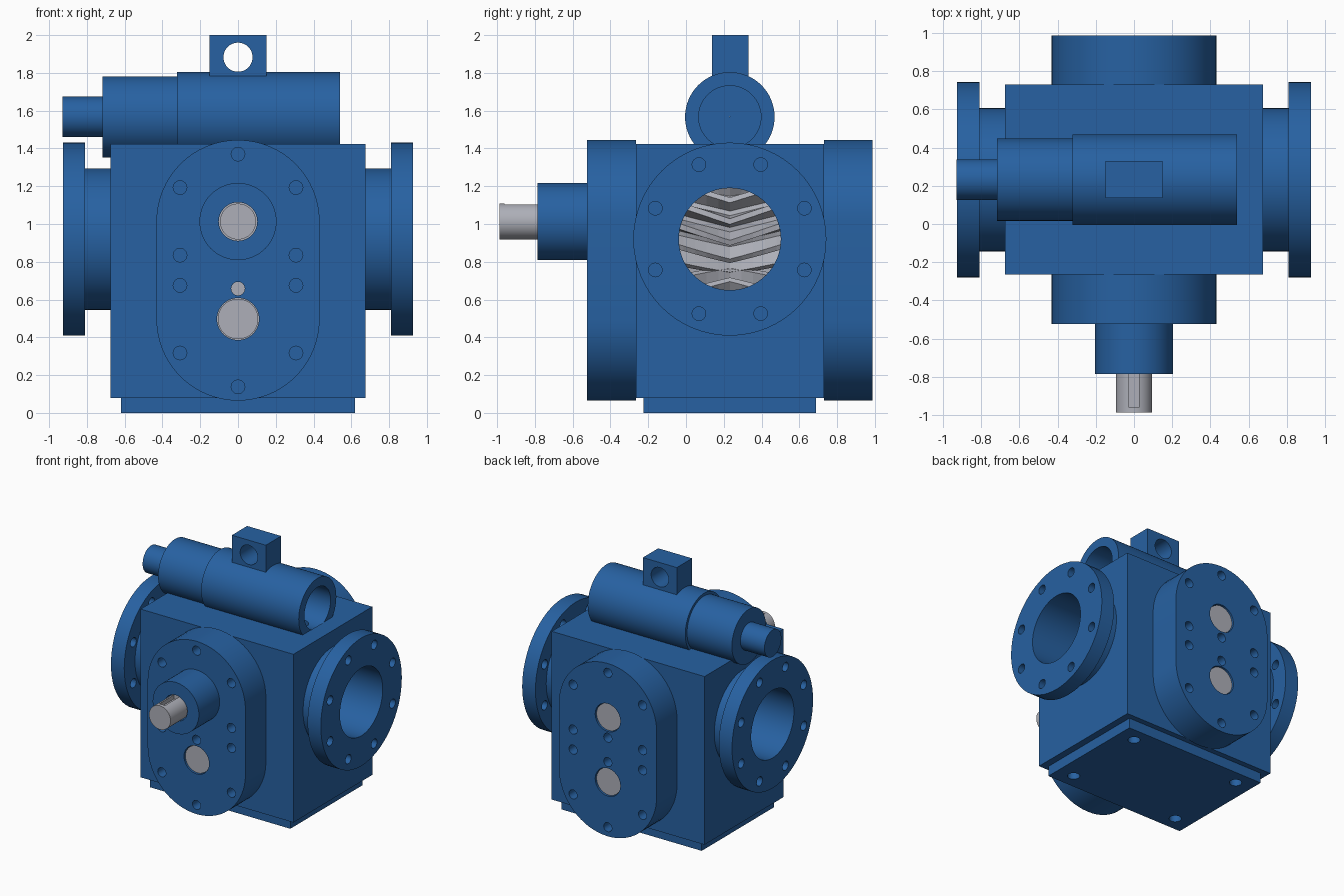
import bpy, bmesh, math
from mathutils import Matrix, Vector

if "Cube" in bpy.data.objects:
    bpy.data.objects.remove(bpy.data.objects["Cube"])

YC = 0.232                    # middle of the pump along y
Z_UP, Z_LOW = 1.013, 0.497    # rotor axes
Z_PORT, Z_VALVE = 0.92, 1.567


def material(name, rgb):
    m = bpy.data.materials.new(name)
    m.diffuse_color = (*rgb, 1)
    m.use_nodes = True
    m.node_tree.nodes["Principled BSDF"].inputs["Base Color"].default_value = m.diffuse_color
    return m


BLUE = material("blue paint", (0.020, 0.120, 0.360))
STEEL = material("steel", (0.42, 0.43, 0.48))
ROT = {'x': Matrix.Rotation(math.pi / 2, 4, 'Y'),
       'y': Matrix.Rotation(math.pi / 2, 4, 'X'),
       'z': Matrix.Identity(4)}


def finish(name, bm, mat=BLUE):
    bmesh.ops.recalc_face_normals(bm, faces=bm.faces)
    me = bpy.data.meshes.new(name)
    bm.to_mesh(me)
    bm.free()
    me.materials.append(mat)
    ob = bpy.data.objects.new(name, me)
    bpy.context.collection.objects.link(ob)
    return ob


def add_cyl(bm, axis, a, b, r, u, v, seg=64):
    """Cylinder from a to b along axis; u, v are the other two coordinates in xyz order."""
    mid = (a + b) / 2
    c = {'x': (mid, u, v), 'y': (u, mid, v), 'z': (u, v, mid)}[axis]
    bmesh.ops.create_cone(bm, cap_ends=True, segments=seg, radius1=r, radius2=r,
                          depth=abs(b - a), matrix=Matrix.Translation(c) @ ROT[axis])


def cyls(name, specs, mat=BLUE):
    bm = bmesh.new()
    for s in specs:
        add_cyl(bm, *s)
    return finish(name, bm, mat)


def box(name, x0, x1, y0, y1, z0, z1, mat=BLUE):
    bm = bmesh.new()
    size = Matrix.Diagonal((x1 - x0, y1 - y0, z1 - z0, 1))
    c = Matrix.Translation(((x0 + x1) / 2, (y0 + y1) / 2, (z0 + z1) / 2))
    bmesh.ops.create_cube(bm, size=1, matrix=c @ size)
    return finish(name, bm, mat)


def obround(name, r, y0, y1, n=32):
    """Upright racetrack slab around both rotor axes."""
    bm = bmesh.new()
    pts = []
    for start, zc in ((0, Z_UP), (math.pi, Z_LOW)):
        for i in range(n + 1):
            t = start + math.pi * i / n
            pts.append(bm.verts.new((r * math.cos(t), y0, zc + r * math.sin(t))))
    face = bm.faces.new(pts)
    ext = bmesh.ops.extrude_face_region(bm, geom=[face])
    bmesh.ops.translate(bm, vec=(0, y1 - y0, 0),
                        verts=[e for e in ext["geom"] if isinstance(e, bmesh.types.BMVert)])
    return finish(name, bm)


def lathe_x(name, profile, y, z, seg=64):
    """Closed (x, radius) profile turned around an axis parallel to x."""
    bm = bmesh.new()
    rings = []
    for i in range(seg):
        t = 2 * math.pi * i / seg
        rings.append([bm.verts.new((x, y + r * math.cos(t), z + r * math.sin(t)))
                      for x, r in profile])
    n = len(profile)
    for i in range(seg):
        p, q = rings[i], rings[(i + 1) % seg]
        for k in range(n):
            bm.faces.new((p[k], p[(k + 1) % n], q[(k + 1) % n], q[k]))
    return finish(name, bm)


def cut(ob, *cutters):
    for c in cutters:
        m = ob.modifiers.new("cut", 'BOOLEAN')
        m.operation, m.solver, m.object = 'DIFFERENCE', 'EXACT', c
        bpy.context.view_layer.objects.active = ob
        bpy.ops.object.modifier_apply(modifier=m.name)
        bpy.data.objects.remove(c)


def gear(name, zc, twist, phase, teeth=16, layers=17):
    """Double helical rotor running along y."""
    bm = bmesh.new()
    y0, y1 = -0.26, 0.725
    pitch = 2 * math.pi / teeth
    rows = []
    for j in range(layers):
        y = y0 + (y1 - y0) * j / (layers - 1)
        off = twist * abs(y - YC) + phase
        row = []
        for i in range(teeth):
            for f, r in ((-0.36, 0.222), (-0.13, 0.296), (0.13, 0.296), (0.36, 0.222)):
                a = (i + f) * pitch + off
                row.append(bm.verts.new((r * math.cos(a), y, zc + r * math.sin(a))))
        rows.append(row)
    n = len(rows[0])
    for p, q in zip(rows, rows[1:]):
        for i in range(n):
            bm.faces.new((p[i], p[(i + 1) % n], q[(i + 1) % n], q[i]))
    bm.faces.new(rows[0])
    bm.faces.new(rows[-1])
    return finish(name, bm, STEEL)


# Housing with rotor chamber, port bore, valve seat and relief passage
body = box("housing", -0.675, 0.675, -0.265, 0.73, 0.08, 1.423)
cut(body,
    obround("chamber", 0.305, -0.4, 0.9),
    cyls("port_bore", [('x', -1, 1, 0.27, YC, Z_PORT)]),
    cyls("valve_seat", [('x', -0.2, 0.54, 0.165, YC, Z_VALVE)]),
    cyls("passage", [('z', 1.0, 1.5, 0.05, 0.4, YC, 32)]))

# Foot plate with mounting holes
foot = box("foot_plate", -0.62, 0.62, -0.225, 0.687, 0, 0.08)
cut(foot, cyls("foot_holes", [('z', -0.1, 0.07, 0.045, sx * 0.48, YC + sy * 0.34, 32)
                              for sx in (-1, 1) for sy in (-1, 1)]))

# End covers: bolt circle holes, rotor bores, bleed holes; boss on the front one
bolts = [(0, 1.37), (0, 0.138)] + [(s * 0.307, z) for s in (-1, 1)
                                   for z in (1.193, 0.835, 0.675, 0.317)]
for name, inner, outer in (("front_cover", -0.265, -0.523), ("back_cover", 0.73, 0.987)):
    front = outer < 0
    d = -1 if front else 1
    cover = obround(name, 0.432, min(inner, outer), max(inner, outer))
    far = outer + d * 0.1
    near = inner - d * 0.1
    holes = [('y', outer - d * 0.15, far, 0.036, x, z, 32) for x, z in bolts]
    holes += [('y', near, far, 0.111, 0, Z_LOW), ('y', near, far, 0.036, 0, 0.658, 32)]
    holes += [('y', near, far, 0.102 if front else 0.111, 0, Z_UP)]
    if not front:
        holes.append(('y', near, far, 0.036, 0, 0.852, 32))
    cut(cover, cyls("cover_holes", holes))
boss = cyls("seal_boss", [('y', -0.785, -0.523, 0.204, 0, Z_UP)])
cut(boss, cyls("boss_bore", [('y', -1, -0.3, 0.102, 0, Z_UP)]))

# Port necks and flanges with eight bolt holes each
for side, s in (("left", -1), ("right", 1)):
    prof = [(s * x, r) for x, r in ((0.67, 0.27), (0.67, 0.375), (0.81, 0.375),
                                    (0.81, 0.511), (0.927, 0.511), (0.927, 0.27))]
    flange = lathe_x(side + "_port_flange", prof, YC, Z_PORT)
    angles = [math.radians(22.5 + 45 * i) for i in range(8)]
    cut(flange, cyls("flange_holes", [('x', s * 0.76, s * 1.0, 0.036, YC + 0.427 * math.cos(a),
                                       Z_PORT + 0.427 * math.sin(a), 32) for a in angles]))

# Relief valve: hollow chamber, spring tube and adjuster stem in one turned part
valve = lathe_x("relief_valve", [(0.54, 0.165), (0.54, 0.237), (-0.322, 0.237), (-0.322, 0.215),
                                 (-0.718, 0.215), (-0.718, 0.107), (-0.93, 0.107),
                                 (-0.93, 0.001), (-0.2, 0.001), (-0.2, 0.165)], YC, Z_VALVE)
cut(valve, cyls("passage", [('z', 1.0, 1.5, 0.05, 0.4, YC, 32)]))

# Lifting lug
lug = box("lifting_lug", -0.15, 0.15, 0.137, 0.33, 1.76, 2.0)
cut(lug, cyls("lug_eye", [('y', 0, 0.5, 0.077, 0, 1.883)]))

# Rotors and shafts
gear("upper_rotor", Z_UP, 1.15, 0)
gear("lower_rotor", Z_LOW, -1.15, 0)
drive = cyls("drive_shaft", [('y', -0.987, -0.2, 0.095, 0, Z_UP)], STEEL)
cut(drive, box("keyway", -0.025, 0.025, -0.96, -0.77, Z_UP + 0.06, Z_UP + 0.2, STEEL))
cyls("drive_shaft_end", [('y', 0.7, 0.975, 0.107, 0, Z_UP)], STEEL)
cyls("idler_shaft", [('y', -0.511, -0.2, 0.107, 0, Z_LOW)], STEEL)
cyls("idler_shaft_end", [('y', 0.7, 0.975, 0.107, 0, Z_LOW)], STEEL)

# Smooth the turned surfaces, keep edges crisp
bpy.ops.object.select_all(action='DESELECT')
for ob in bpy.context.scene.objects:
    if "rotor" not in ob.name:
        ob.select_set(True)
        bpy.context.view_layer.objects.active = ob
bpy.ops.object.shade_smooth_by_angle(angle=math.radians(30))
